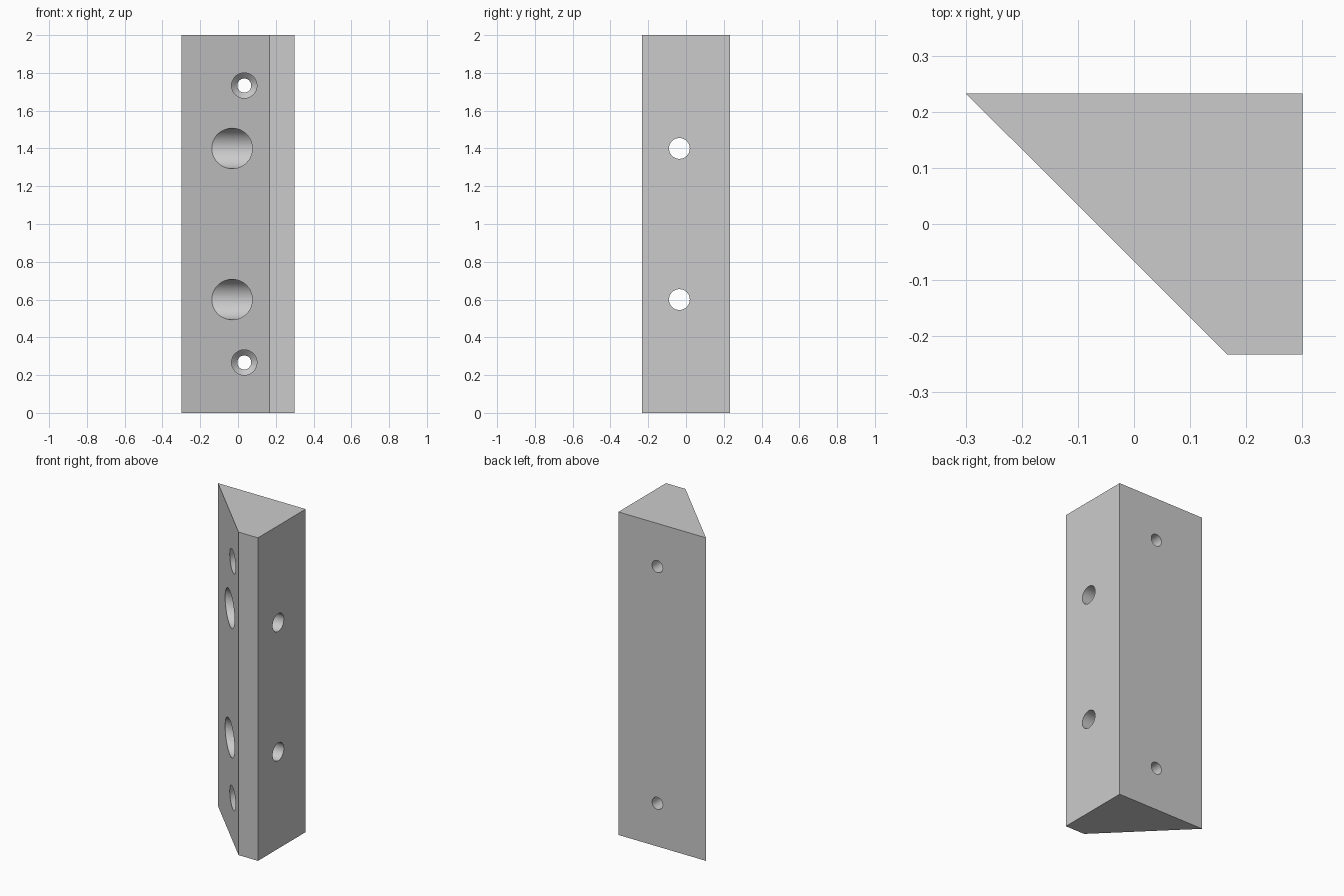
import bpy
import bmesh
from math import cos, sin, tau, radians
from mathutils import Vector

cube = bpy.data.objects.get("Cube")
if cube:
    bpy.data.objects.remove(cube, do_unlink=True)

grey = bpy.data.materials.new("plain grey")
grey.use_nodes = True
colour = (0.6, 0.6, 0.6, 1)
grey.diffuse_color = colour
grey.node_tree.nodes["Principled BSDF"].inputs["Base Color"].default_value = colour

HEIGHT = 2.0
SEGMENTS = 64


def make_object(name, bm):
    bmesh.ops.recalc_face_normals(bm, faces=bm.faces)
    mesh = bpy.data.meshes.new(name)
    bm.to_mesh(mesh)
    bm.free()
    mesh.materials.append(grey)
    obj = bpy.data.objects.new(name, mesh)
    bpy.context.collection.objects.link(obj)
    return obj


def turned_cutter(name, profile, axis, centre):
    """Solid of revolution from (distance along axis, radius) pairs."""
    bm = bmesh.new()
    rings = []
    for along, radius in profile:
        ring = []
        for i in range(SEGMENTS):
            a = tau * i / SEGMENTS
            c, s = radius * cos(a), radius * sin(a)
            offset = (along, c, s) if axis == "X" else (s, along, c)
            ring.append(bm.verts.new(Vector(centre) + Vector(offset)))
        rings.append(ring)
    for lower, upper in zip(rings, rings[1:]):
        for i in range(SEGMENTS):
            j = (i + 1) % SEGMENTS
            bm.faces.new((lower[i], lower[j], upper[j], upper[i]))
    bm.faces.new(rings[0])
    bm.faces.new(rings[-1])
    obj = make_object(name, bm)
    obj.hide_render = True
    return obj


# Main block: a right-angled wedge with one blunted corner
bm = bmesh.new()
outline = [(-0.3, 0.233), (0.167, -0.233), (0.3, -0.233), (0.3, 0.233)]
base = bm.faces.new([bm.verts.new((x, y, 0)) for x, y in outline])
top = bmesh.ops.extrude_face_region(bm, geom=[base])
bmesh.ops.translate(bm, vec=(0, 0, HEIGHT),
                    verts=[v for v in top["geom"] if isinstance(v, bmesh.types.BMVert)])
block = make_object("corner_block", bm)

# Sideways counterbored bolt holes and front-to-back countersunk screw holes
bolt_profile = [(-0.5, 0.107), (0.167, 0.107), (0.167, 0.055), (0.5, 0.055)]
screw_profile = [(-0.5, 0.067), (0.07, 0.067), (0.1, 0.037), (0.5, 0.037)]
cutters = []
for label, bolt_z, screw_z in (("lower", 0.6, 0.267), ("upper", 1.4, 1.733)):
    cutters.append(turned_cutter(label + "_bolt_hole", bolt_profile, "X", (0, -0.035, bolt_z)))
    cutters.append(turned_cutter(label + "_screw_hole", screw_profile, "Y", (0.033, 0, screw_z)))

bpy.ops.object.select_all(action="DESELECT")
block.select_set(True)
bpy.context.view_layer.objects.active = block
for cutter in cutters:
    cut = block.modifiers.new(cutter.name, "BOOLEAN")
    cut.operation = "DIFFERENCE"
    cut.solver = "EXACT"
    cut.object = cutter
    bpy.ops.object.modifier_apply(modifier=cut.name)
for cutter in cutters:
    bpy.data.objects.remove(cutter, do_unlink=True)

# Smooth hole walls, crisp block edges
bpy.ops.object.shade_smooth_by_angle(angle=radians(30))
